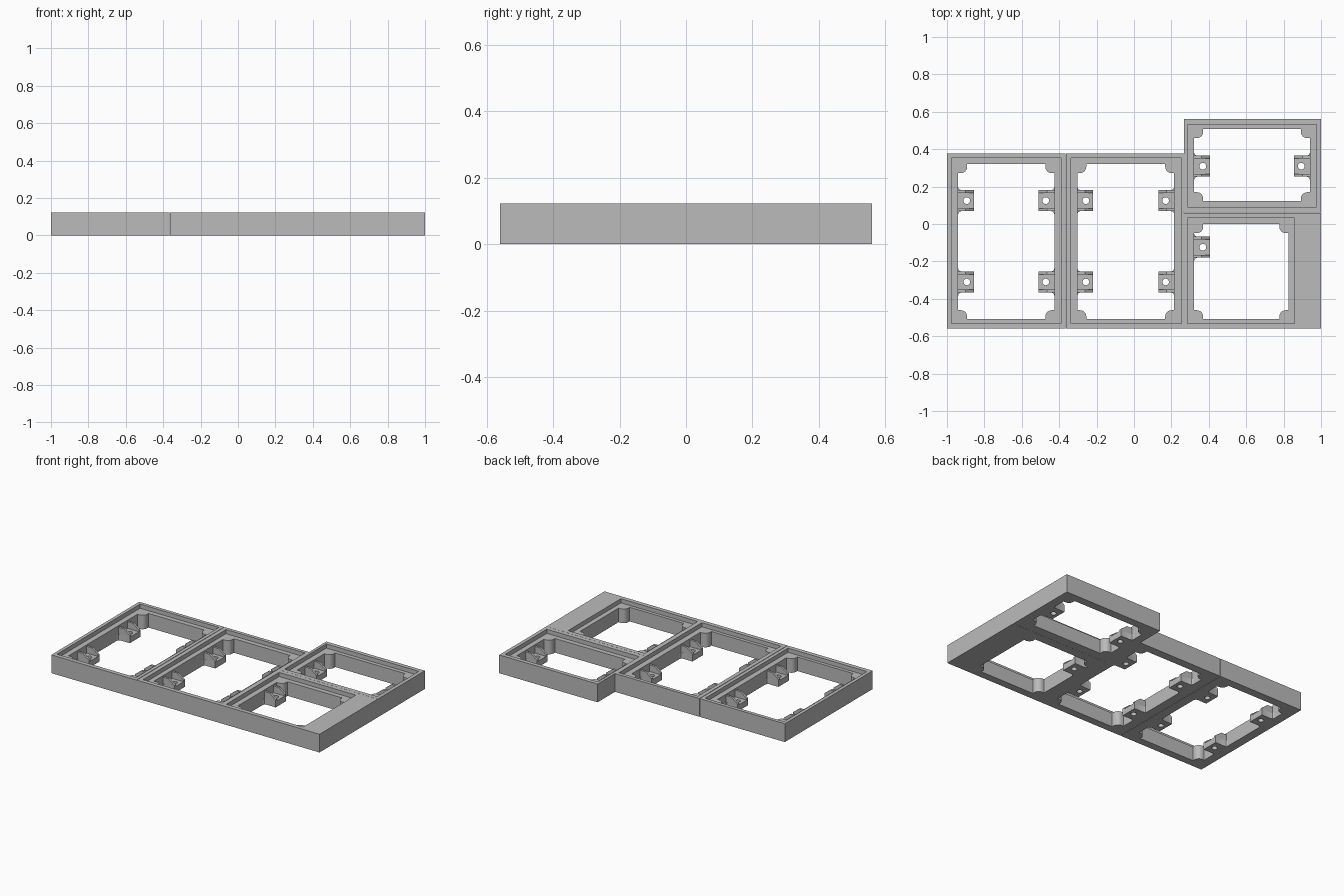
import bpy, bmesh
from math import sin, cos, pi

H, LEDGE = 0.123, 0.095          # full height, panel ledge height
TAB_LEN, TAB_HALF, TAB_T = 0.085, 0.056, 0.04

cube = bpy.data.objects.get("Cube")
if cube:
    bpy.data.objects.remove(cube, do_unlink=True)

grey = bpy.data.materials.new("plain grey")
grey.use_nodes = True
grey.diffuse_color = (0.5, 0.5, 0.5, 1)
grey.node_tree.nodes["Principled BSDF"].inputs["Base Color"].default_value = (0.5, 0.5, 0.5, 1)


def cap(bm, loops, z):
    """Flat face bounded by an outline, with any inner outlines as holes."""
    edges = []
    for loop in loops:
        vs = [bm.verts.new((x, y, z)) for x, y in loop]
        edges += [bm.edges.new((vs[i - 1], vs[i])) for i in range(len(vs))]
    bmesh.ops.triangle_fill(bm, edges=edges, use_beauty=True, normal=(0, 0, 1))


def wall(bm, loop, z0, z1):
    """Upright wall along an outline."""
    for i in range(len(loop)):
        a, b = loop[i - 1], loop[i]
        bm.faces.new([bm.verts.new((*p, z)) for p, z in ((a, z0), (b, z0), (b, z1), (a, z1))])


def finish(bm, name):
    bmesh.ops.remove_doubles(bm, verts=bm.verts, dist=0.0003)
    bmesh.ops.recalc_face_normals(bm, faces=bm.faces)
    mesh = bpy.data.meshes.new(name)
    bm.to_mesh(mesh)
    bm.free()
    mesh.materials.append(grey)
    ob = bpy.data.objects.new(name, mesh)
    bpy.context.collection.objects.link(ob)
    bpy.context.view_layer.objects.active = ob
    ob.select_set(True)
    bpy.ops.object.shade_smooth_by_angle(angle=pi / 6)
    ob.select_set(False)


def rect(x0, x1, y0, y1):
    return [(x0, y0), (x1, y0), (x1, y1), (x0, y1)]


def opening_outline(x0, x1, y0, y1, size=0.048, r=0.034):
    """Rectangle whose corners are filled by rounded posts."""
    pts = []
    for cx, cy, sx, sy in ((x0, y0, 1, 1), (x1, y0, -1, 1), (x1, y1, -1, -1), (x0, y1, 1, -1)):
        k = size - r
        corner = [(0, size)]
        corner += [(k + r * sin(a), k + r * cos(a)) for a in [i * pi / 12 for i in range(7)]]
        corner += [(size, 0)]
        corner = [(cx + sx * u, cy + sy * v) for u, v in corner]
        pts += corner if sx * sy > 0 else corner[::-1]
    return pts


def frame(name, outer, recess, opening):
    o, r, h = rect(*outer), rect(*recess), opening_outline(*opening)
    bm = bmesh.new()
    cap(bm, [o, h], 0)
    wall(bm, o, 0, H)
    cap(bm, [o, r], H)
    wall(bm, r, LEDGE, H)
    cap(bm, [r, h], LEDGE)
    wall(bm, h, 0, LEDGE)
    finish(bm, name)


def tab(name, x, y, s):
    """Screw tab growing from a wall at x towards direction s."""
    f, w, n = 0.016, TAB_HALF, TAB_LEN
    outline = [(0, -w - f), (f * 0.3, -w - f * 0.3), (f, -w), (n, -w),
               (n, w), (f, w), (f * 0.3, w + f * 0.3), (0, w + f)]
    outline = [(x + s * u, y + v) for u, v in outline]
    hole = [(x + s * 0.046 + 0.018 * cos(i * pi / 8), y + 0.018 * sin(i * pi / 8)) for i in range(16)]
    bm = bmesh.new()
    for z in (0, TAB_T):
        cap(bm, [outline, hole], z)
    wall(bm, outline, 0, TAB_T)
    wall(bm, hole, 0, TAB_T)
    # Sloping side gussets
    profile = [(0, TAB_T), (n, TAB_T), (n, TAB_T + 0.01), (0.04, 0.085), (0, 0.085)]
    for y0 in (y - w, y + w - 0.015):
        base = bm.faces.new([bm.verts.new((x + s * u, y0, z)) for u, z in profile])
        ext = bmesh.ops.extrude_face_region(bm, geom=[base], use_keep_orig=True)["geom"]
        bmesh.ops.translate(bm, vec=(0, 0.015, 0),
                            verts=[v for v in ext if isinstance(v, bmesh.types.BMVert)])
    finish(bm, name)


# Four adjoining frames
frame("left_frame", (-1, -0.366, -0.56, 0.376), (-0.977, -0.389, -0.531, 0.352),
      (-0.94, -0.426, -0.509, 0.32))
frame("middle_frame", (-0.363, 0.266, -0.56, 0.376), (-0.336, 0.253, -0.531, 0.352),
      (-0.303, 0.215, -0.509, 0.32))
frame("rear_frame", (0.266, 1, 0.061, 0.561), (0.285, 0.975, 0.09, 0.533),
      (0.322, 0.94, 0.122, 0.507))
frame("front_frame", (0.266, 1, -0.56, 0.06), (0.285, 0.857, -0.531, 0.031),
      (0.322, 0.825, -0.509, -0.001))

# Screw tabs: left wall, right wall, rows
for part, x0, x1, rows in (("left", -0.94, -0.426, (0.125, -0.31)),
                           ("middle", -0.303, 0.215, (0.125, -0.31)),
                           ("rear", 0.322, 0.94, (0.309,)),
                           ("front", 0.322, None, (-0.124,))):
    for i, y in enumerate(rows):
        tab(f"{part}_screw_tab_a{i + 1}", x0, y, 1)
        if x1 is not None:
            tab(f"{part}_screw_tab_b{i + 1}", x1, y, -1)
